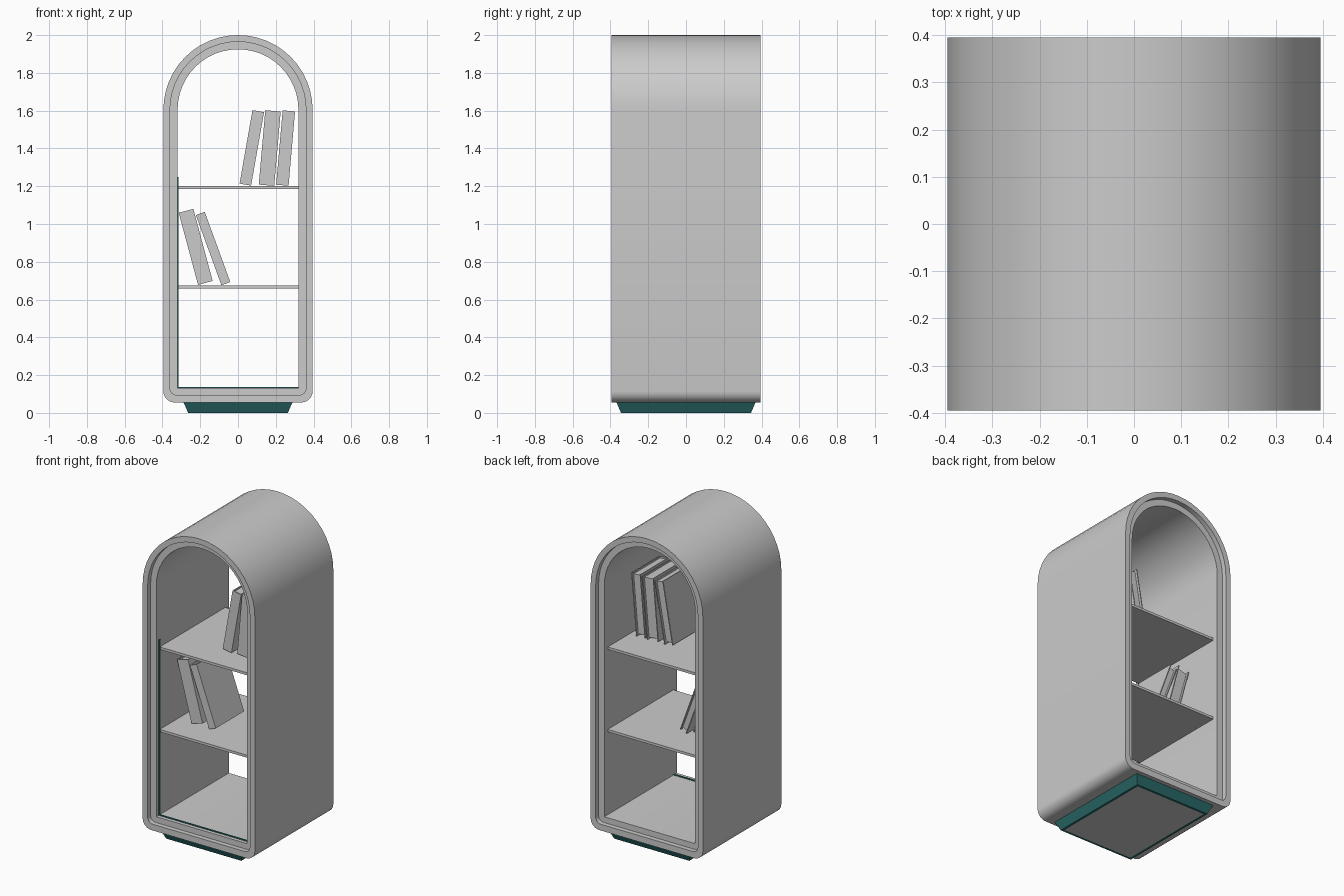
import bpy, bmesh, math
from mathutils import Matrix

cube = bpy.data.objects.get("Cube")
if cube:
    bpy.data.objects.remove(cube, do_unlink=True)


def material(name, colour):
    m = bpy.data.materials.new(name)
    m.use_nodes = True
    m.diffuse_color = colour
    m.node_tree.nodes["Principled BSDF"].inputs["Base Color"].default_value = colour
    return m


GREY = material("plain_grey", (0.6, 0.6, 0.6, 1))
TEAL = material("dark_teal", (0.024, 0.148, 0.148, 1))


def finish(name, bm, *mats):
    bmesh.ops.recalc_face_normals(bm, faces=bm.faces)
    mesh = bpy.data.meshes.new(name)
    bm.to_mesh(mesh)
    bm.free()
    obj = bpy.data.objects.new(name, mesh)
    bpy.context.collection.objects.link(obj)
    for m in mats:
        mesh.materials.append(m)
    return obj


def add_box(bm, x0, x1, y0, y1, z0, z1):
    scale = Matrix.Diagonal((x1 - x0, y1 - y0, z1 - z0, 1))
    place = Matrix.Translation(((x0 + x1) / 2, (y0 + y1) / 2, (z0 + z1) / 2))
    return bmesh.ops.create_cube(bm, size=1, matrix=place @ scale)["verts"]


def box(name, mat, *bounds):
    bm = bmesh.new()
    add_box(bm, *bounds)
    return finish(name, bm, mat)


# Arched outline with rounded lower corners
def arch(half, floor, corner, spring=1.605, steps=24, corner_steps=6):
    pts = []
    for i in range(steps + 1):
        a = math.pi * i / steps
        pts.append((half * math.cos(a), spring + half * math.sin(a)))
    for side, start in ((-1, math.pi), (1, 1.5 * math.pi)):
        for i in range(corner_steps + 1):
            a = start + math.pi / 2 * i / corner_steps
            pts.append((side * (half - corner) + corner * math.cos(a),
                        floor + corner + corner * math.sin(a)))
    return pts


# Arched cabinet, open front and back, with a stepped rim at each end
outer = arch(0.395, 0.055, 0.06)
middle = arch(0.36, 0.095, 0.035)
inner = arch(0.32, 0.132, 0.003)
EDGE, STEP = 0.395, 0.365
sections = [(outer, -EDGE), (middle, -EDGE), (middle, -STEP), (inner, -STEP)]
sections += [(p, -y) for p, y in reversed(sections)]
bm = bmesh.new()
rings = [[bm.verts.new((x, y, z)) for x, z in pts] for pts, y in sections]
count = len(outer)
for r, ring in enumerate(rings):
    following = rings[(r + 1) % len(rings)]
    for i in range(count):
        j = (i + 1) % count
        bm.faces.new((ring[i], ring[j], following[j], following[i]))
shell = finish("cabinet_shell", bm, GREY)
bpy.ops.object.select_all(action='DESELECT')
bpy.context.view_layer.objects.active = shell
shell.select_set(True)
bpy.ops.object.shade_smooth_by_angle(angle=math.radians(35))

# Shelves
for name, top in (("lower_shelf", 0.675), ("upper_shelf", 1.2)):
    box(name, GREY, -0.322, 0.322, -0.33, 0.33, top - 0.016, top)

# Teal trim just inside the front opening
box("floor_trim", TEAL, -0.32, 0.32, -0.342, -0.33, 0.13, 0.136)
box("wall_trim", TEAL, -0.321, -0.316, -0.342, -0.33, 0.132, 1.25)

# Tapered plinth with a grey underside panel
bm = bmesh.new()
for v in add_box(bm, -0.29, 0.29, -0.37, 0.37, 0, 0.06):
    if v.co.z < 0.01:
        v.co.x *= 0.91
        v.co.y *= 0.93
bm.normal_update()
bottom = [f for f in bm.faces if f.normal.z < -0.9]
bmesh.ops.inset_region(bm, faces=bottom, thickness=0.022)
bottom[0].material_index = 1
finish("plinth", bm, TEAL, GREY)


# Books: two covers, a spine and a recessed page block
def book(name, x, z, width, lean, height=0.395):
    bm = bmesh.new()
    w, h, front, back, board = width / 2, height / 2, -0.165, 0.12, 0.006
    add_box(bm, -w, -w + board, front, back, -h, h)
    add_box(bm, w - board, w, front, back, -h, h)
    add_box(bm, -w + board, w - board, front, front + board, -h, h)
    add_box(bm, -w + board, w - board, front + board, back - 0.015, -h + 0.01, h - 0.01)
    obj = finish(name, bm, GREY)
    obj.location = (x, 0, z)
    obj.rotation_euler.y = math.radians(lean)


book("upper_book_1", 0.073, 1.403, 0.062, 10)
book("upper_book_2", 0.168, 1.402, 0.082, 5)
book("upper_book_3", 0.252, 1.402, 0.066, 5)
book("lower_book_1", -0.224, 0.879, 0.08, -15)
book("lower_book_2", -0.132, 0.87, 0.05, -20)
